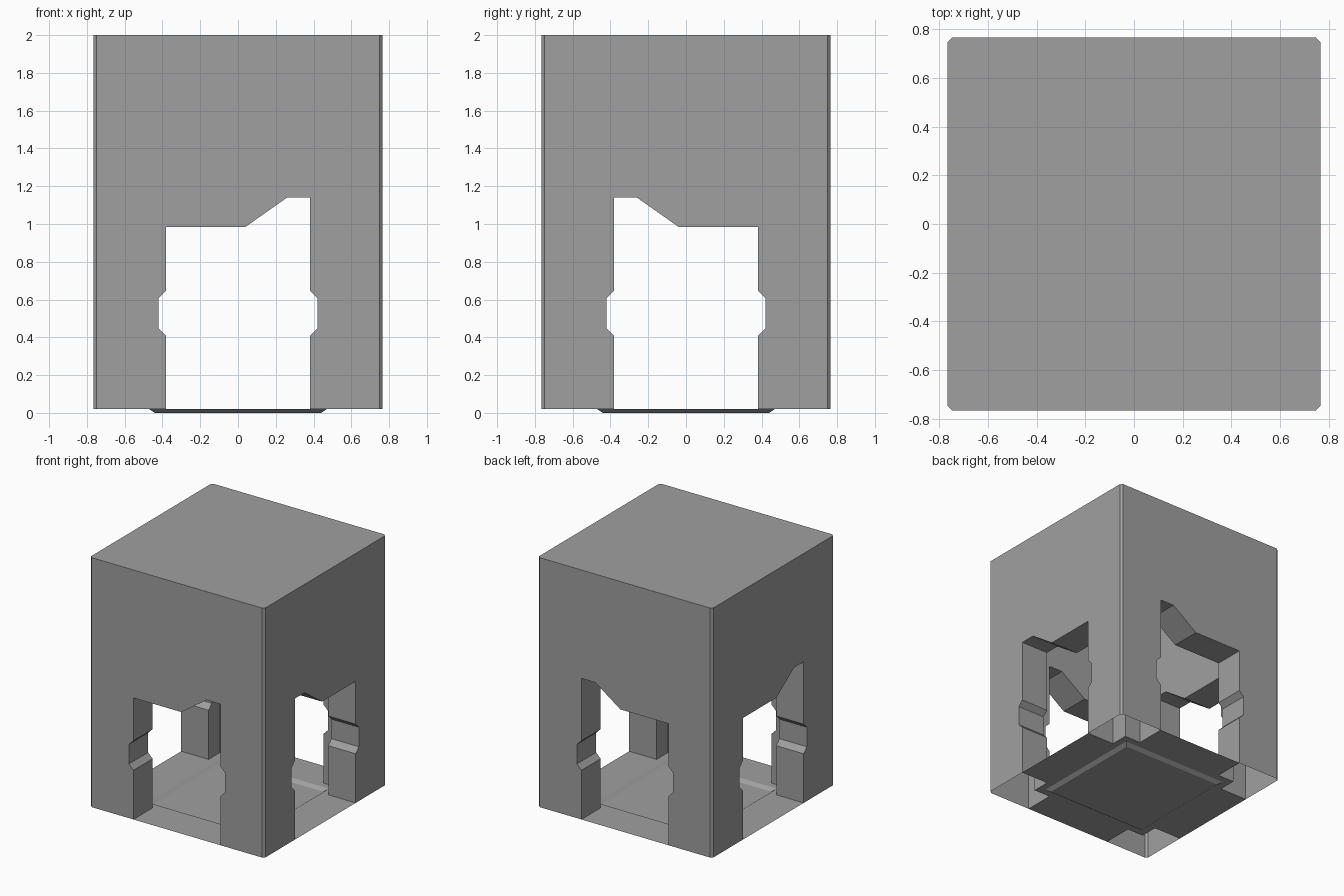
import bpy, bmesh
from mathutils import Matrix, Vector
from math import pi

if "Cube" in bpy.data.objects:
    bpy.data.objects.remove(bpy.data.objects["Cube"])

HALF, INNER, DOOR, NOTCH = 0.766, 0.525, 0.382, 0.422
BASE, TOP, CEILING, CHAMFER = 0.02, 2.0, 1.76, 0.018
RIM, PAN = 0.47, 0.44

grey = bpy.data.materials.new("plain grey")
grey.use_nodes = True
grey.diffuse_color = (0.35, 0.35, 0.35, 1)
grey.node_tree.nodes["Principled BSDF"].inputs["Base Color"].default_value = grey.diffuse_color


def make_object(name, bm):
    bmesh.ops.recalc_face_normals(bm, faces=bm.faces)
    mesh = bpy.data.meshes.new(name)
    bm.to_mesh(mesh)
    bm.free()
    mesh.materials.append(grey)
    obj = bpy.data.objects.new(name, mesh)
    bpy.context.collection.objects.link(obj)
    return obj


def prism(name, points, offset):
    """Closed prism: a polygon of 3D points swept along an offset."""
    bm = bmesh.new()
    face = bm.faces.new([bm.verts.new(p) for p in points])
    swept = bmesh.ops.extrude_face_region(bm, geom=[face], use_keep_orig=True)
    moved = [g for g in swept["geom"] if isinstance(g, bmesh.types.BMVert)]
    bmesh.ops.translate(bm, verts=moved, vec=offset)
    return make_object(name, bm)


def square(half, z):
    return [(-half, -half, z), (half, -half, z), (half, half, z), (-half, half, z)]


# Outer block with chamfered upright corners
inset = HALF - CHAMFER
octagon = []
for sx, sy in ((1, 1), (-1, 1), (-1, -1), (1, -1)):
    pair = [(sx * HALF, sy * inset, BASE), (sx * inset, sy * HALF, BASE)]
    octagon += pair if sx == sy else pair[::-1]
tower = prism("tower_walls", octagon, (0, 0, TOP - BASE))

# Doorway outline: notched jambs and a stepped lintel
jamb = [(DOOR, -0.1), (DOOR, 0.41), (NOTCH, 0.45), (NOTCH, 0.605), (DOOR, 0.645)]
lintel = [(DOOR, 1.14), (0.26, 1.14), (0.04, 0.985), (-DOOR, 0.985)]
outline = jamb + lintel + [(-u, z) for u, z in reversed(jamb)]

# Cutters: the room and one doorway tunnel along each axis
cutters = [
    prism("room_cutter", square(INNER, -0.1), (0, 0, CEILING + 0.1)),
    prism("front_tunnel_cutter", [(u, -1, z) for u, z in outline], (0, 2, 0)),
    prism("side_tunnel_cutter", [(-1, -u, z) for u, z in outline], (2, 0, 0)),
]
for cutter in cutters:
    cut = tower.modifiers.new(cutter.name, "BOOLEAN")
    cut.operation, cut.solver, cut.object = "DIFFERENCE", "EXACT", cutter
graph = bpy.context.evaluated_depsgraph_get()
tower_mesh = bpy.data.meshes.new_from_object(tower.evaluated_get(graph))
tower.modifiers.clear()
tower.data = tower_mesh
for cutter in cutters:
    bpy.data.objects.remove(cutter)

# The corner pillars are hollow and open underneath
bm = bmesh.new()
bm.from_mesh(tower_mesh)
under = [f for f in bm.faces if f.normal.z < -0.9 and f.calc_center_median().z < 0.03]
bmesh.ops.delete(bm, geom=under, context="FACES")
bm.to_mesh(tower_mesh)
bm.free()

# Cross-shaped floor sheet with a shallow sunken pan
steps = [DOOR, PAN, RIM, INNER, HALF]
steps = [-s for s in reversed(steps)] + steps
bm = bmesh.new()
grid = [[bm.verts.new((x, y, 0 if max(abs(x), abs(y)) <= PAN else BASE))
         for y in steps] for x in steps]
for i in range(len(steps) - 1):
    for j in range(len(steps) - 1):
        cx = abs(steps[i] + steps[i + 1]) / 2
        cy = abs(steps[j] + steps[j + 1]) / 2
        if max(cx, cy) < INNER or min(cx, cy) < DOOR:
            quad = [grid[i][j], grid[i + 1][j], grid[i + 1][j + 1], grid[i][j + 1]]
            if RIM > min(cx, cy) > PAN and max(cx, cy) < RIM:
                # Mitre the pan corners along their diagonal
                if steps[i] * steps[j] < 0:
                    quad = quad[1:] + quad[:1]
                bm.faces.new(quad[:3])
                bm.faces.new([quad[0], quad[2], quad[3]])
            else:
                bm.faces.new(quad)
bmesh.ops.delete(bm, geom=[v for v in bm.verts if not v.link_faces], context="VERTS")
bmesh.ops.dissolve_limit(bm, angle_limit=0.02, verts=bm.verts, edges=bm.edges)
make_object("floor", bm)
